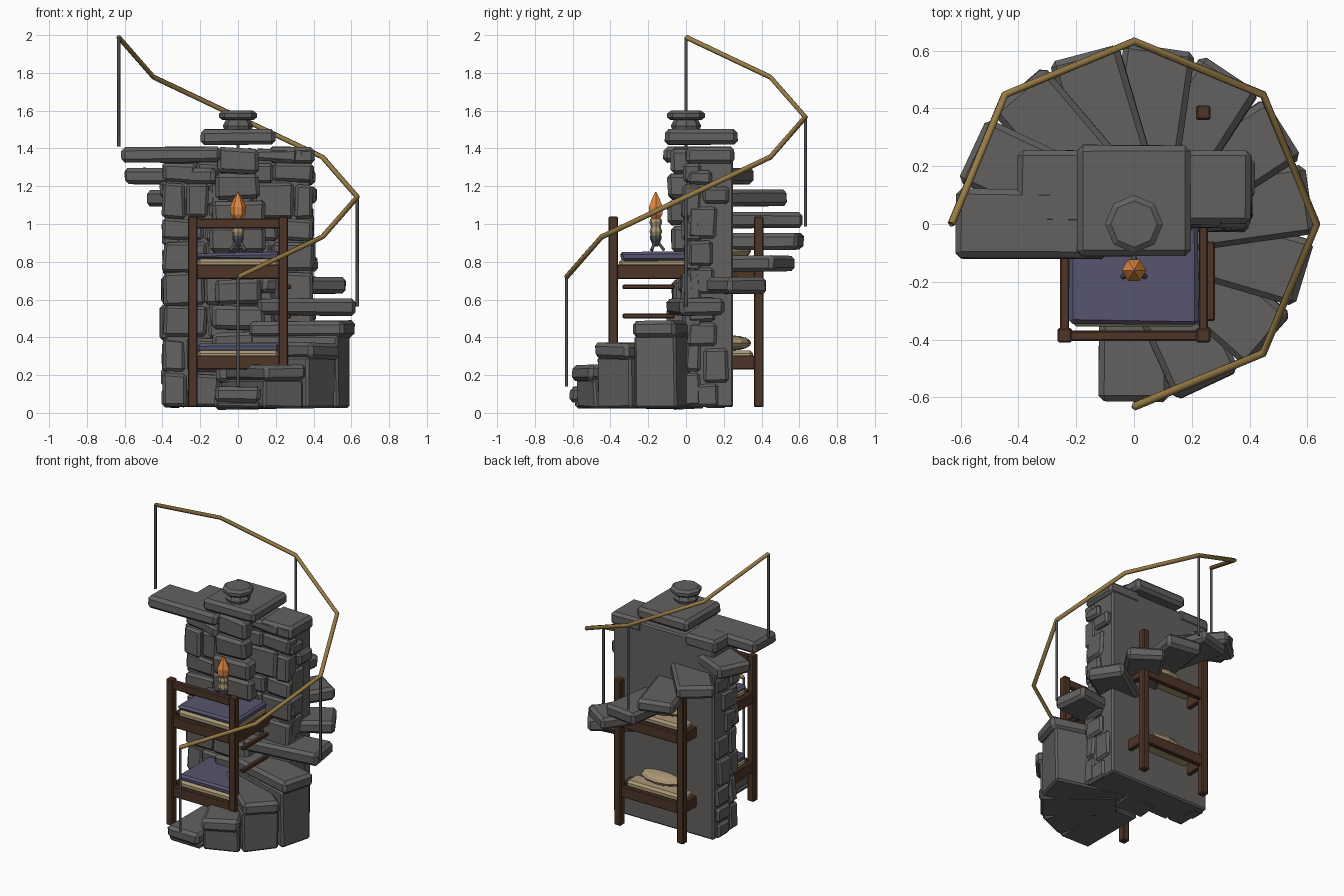
import bpy, bmesh, math, random
from mathutils import Matrix, Vector

if "Cube" in bpy.data.objects:
    bpy.data.objects.remove(bpy.data.objects["Cube"])

random.seed(4)


def mat(name, rgb):
    m = bpy.data.materials.new(name)
    m.diffuse_color = (*rgb, 1)
    m.use_nodes = True
    m.node_tree.nodes["Principled BSDF"].inputs["Base Color"].default_value = m.diffuse_color
    return m


STONE = mat("grey stone", (0.125, 0.12, 0.115))
WOOD = mat("dark wood", (0.075, 0.035, 0.02))
BLUE = mat("blue cloth", (0.095, 0.09, 0.155))
LINEN = mat("beige linen", (0.40, 0.31, 0.18))
BRASS = mat("old brass", (0.31, 0.20, 0.06))
FLAME = mat("orange flame", (0.75, 0.25, 0.05))
IRON = mat("dark iron", (0.075, 0.08, 0.085))


def finish(name, bm, material):
    me = bpy.data.meshes.new(name)
    bm.to_mesh(me)
    bm.free()
    me.materials.append(material)
    ob = bpy.data.objects.new(name, me)
    bpy.context.collection.objects.link(ob)
    return ob


def box(name, lo, hi, material, bevel=0.0, jitter=0.0, turn=0.0, tilt=0.0):
    """Bevelled box between two corners; turn spins it about the z axis of the model."""
    bm = bmesh.new()
    bmesh.ops.create_cube(bm, size=1)
    lo, hi = Vector(lo), Vector(hi)
    for v in bm.verts:
        v.co = Vector([v.co[i] * (hi[i] - lo[i]) + random.uniform(-jitter, jitter) for i in range(3)])
    if bevel:
        bmesh.ops.bevel(bm, geom=bm.edges[:], offset=bevel, segments=1, affect='EDGES')
    bm.transform(Matrix.Rotation(turn, 4, 'Z') @ Matrix.Translation((lo + hi) / 2)
                 @ Matrix.Rotation(tilt, 4, 'Y'))
    return finish(name, bm, material)


def lathe(name, profile, material, sides=8, centre=(0, 0)):
    """Low-poly turned part from (radius, z) points."""
    bm = bmesh.new()
    rings = []
    for r, z in profile:
        rings.append([bm.verts.new((centre[0] + r * math.cos(math.tau * k / sides),
                                    centre[1] + r * math.sin(math.tau * k / sides), z))
                      for k in range(sides)])
    for a, b in zip(rings, rings[1:]):
        for k in range(sides):
            bm.faces.new((a[k], a[(k + 1) % sides], b[(k + 1) % sides], b[k]))
    bm.faces.new(rings[0][::-1])
    bm.faces.new(rings[-1])
    return finish(name, bm, material)


def tube(name, points, radius, material):
    cu = bpy.data.curves.new(name, 'CURVE')
    cu.dimensions = '3D'
    cu.bevel_depth = radius
    cu.bevel_resolution = 1
    cu.use_fill_caps = True
    sp = cu.splines.new('POLY')
    sp.points.add(len(points) - 1)
    for p, co in zip(sp.points, points):
        p.co = (*co, 1)
    cu.materials.append(material)
    ob = bpy.data.objects.new(name, cu)
    bpy.context.collection.objects.link(ob)


# wall slab behind the stair
box("wall_core", (-0.385, 0.015, 0.03), (0.385, 0.25, 1.39), STONE, 0.01)
# facing stones on the front, in uneven courses
z = 0.03
while z < 1.38:
    h = min(random.uniform(0.11, 0.19), 1.40 - z)
    x = -0.40
    while x < 0.36:
        w = random.uniform(0.12, 0.24)
        x2 = x + w if x + w < 0.33 else 0.40
        box("front_stone", (x + 0.004, random.uniform(-0.025, 0.005), z + 0.004),
            (x2 - 0.004, 0.08, z + h - 0.004), STONE, 0.015, 0.008, 0, random.uniform(-0.04, 0.04))
        x = x2
    z += h
# edge stones on both ends
for s in (-1, 1):
    z = 0.03
    while z < 1.27:
        h = random.uniform(0.09, 0.2)
        y1 = random.choice((0.01, 0.01, 0.09))
        a, b = sorted((s * 0.30, s * random.uniform(0.395, 0.415)))
        box("edge_stone", (a, y1, z), (b, y1 + random.uniform(0.12, 0.16), min(z + h, 1.3) - 0.012),
            STONE, 0.015, 0.006)
        z += h
    a, b = sorted((s * 0.16, s * 0.405))
    box("shoulder_stone", (a, 0.0, 1.32), (b, 0.255, 1.41), STONE, 0.018, 0.004)

# stacked central column with cap and finial
z = 0.02
for i in range(10):
    w = random.uniform(0.11, 0.15)
    box("column_stone", (-w, random.uniform(-0.1, -0.075), z), (w, 0.1, z + 0.132),
        STONE, 0.02, 0.008)
    z += 0.139
box("column_cap", (-0.195, -0.112, 1.42), (0.195, 0.275, 1.502), STONE, 0.02, 0.004)
lathe("finial", [(0.07, 1.49), (0.08, 1.52), (0.065, 1.55), (0.085, 1.552), (0.1, 1.565),
                 (0.1, 1.585), (0.08, 1.60)], STONE)

# twelve spiral steps, the lowest ones on solid blocks
for i in range(12):
    ang = math.radians(-90 + 270 / 11 * i)
    top = 0.14 + 0.1155 * i
    box("step", (0.09, -0.12, top - 0.085), (0.615, 0.12, top), STONE, 0.02, 0.005, ang)
    if i < 4:
        box("step_block", (0.1, -0.115, 0.025), (0.585, 0.115, max(top - 0.075, 0.06)),
            STONE, 0.012, 0.004, ang)

# spiral handrail and its posts
rail = []
for k in range(7):
    a = math.radians(-90 + 45 * k)
    rail.append((0.632 * math.cos(a), 0.632 * math.sin(a), 0.72 + 0.2115 * k))
tube("handrail", rail, 0.014, BRASS)
for p in rail[::2]:
    tube("rail_post", [(p[0], p[1], p[2] - 0.58), p], 0.009, IRON)

# bunk bed frame
for sx in (-1, 1):
    for sy in (-1, 1):
        cx, cy = sx * 0.24, sy * 0.385
        box("bed_post", (cx - 0.025, cy - 0.025, 0.03), (cx + 0.025, cy + 0.025, 1.04), WOOD, 0.006)
    for zb in (0.23, 0.71):
        box("bed_side_rail", (sx * 0.24 - 0.016, -0.38, zb), (sx * 0.24 + 0.016, 0.38, zb + 0.075),
            WOOD, 0.005)
for sy in (-1, 1):
    for zb in (0.23, 0.71):
        box("bed_end_rail", (-0.23, sy * 0.385 - 0.016, zb), (0.23, sy * 0.385 + 0.016, zb + 0.075),
            WOOD, 0.005)
box("bed_top_rail", (-0.23, -0.405, 0.975), (0.23, -0.37, 1.03), WOOD, 0.006)
for zr in (0.5, 0.655):
    box("ladder_rung", (0.25, -0.335, zr), (0.28, -0.06, zr + 0.025), WOOD, 0.005)

# mattress, blanket and pillow on each bunk
for zb in (0.28, 0.765):
    box("mattress", (-0.215, -0.355, zb), (0.215, 0.355, zb + 0.05), LINEN, 0.015)
    box("blanket", (-0.222, -0.345, zb + 0.045), (0.222, 0.08, zb + 0.085), BLUE, 0.014, 0.008)
    bm = bmesh.new()
    bmesh.ops.create_uvsphere(bm, u_segments=12, v_segments=8, radius=1)
    bm.transform(Matrix.Translation((0, 0.245, zb + 0.09)) @ Matrix.Diagonal((0.16, 0.1, 0.04, 1)))
    finish("pillow", bm, LINEN)

# candle on a three-legged holder
C = (0.0, -0.16)
for k in range(3):
    a = math.radians(90 + 120 * k)
    tube("holder_leg", [(C[0] + 0.045 * math.cos(a), C[1] + 0.045 * math.sin(a), 0.86),
                        (C[0], C[1], 0.92)], 0.009, IRON)
lathe("holder_cup", [(0.012, 0.88), (0.03, 0.92), (0.03, 0.94)], IRON, 8, C)
lathe("candle", [(0.025, 0.935), (0.034, 0.96), (0.026, 0.985), (0.034, 1.01), (0.028, 1.03)],
      LINEN, 8, C)
lathe("flame", [(0.02, 1.02), (0.04, 1.05), (0.042, 1.09), (0.025, 1.13), (0.003, 1.17)],
      FLAME, 6, C)
